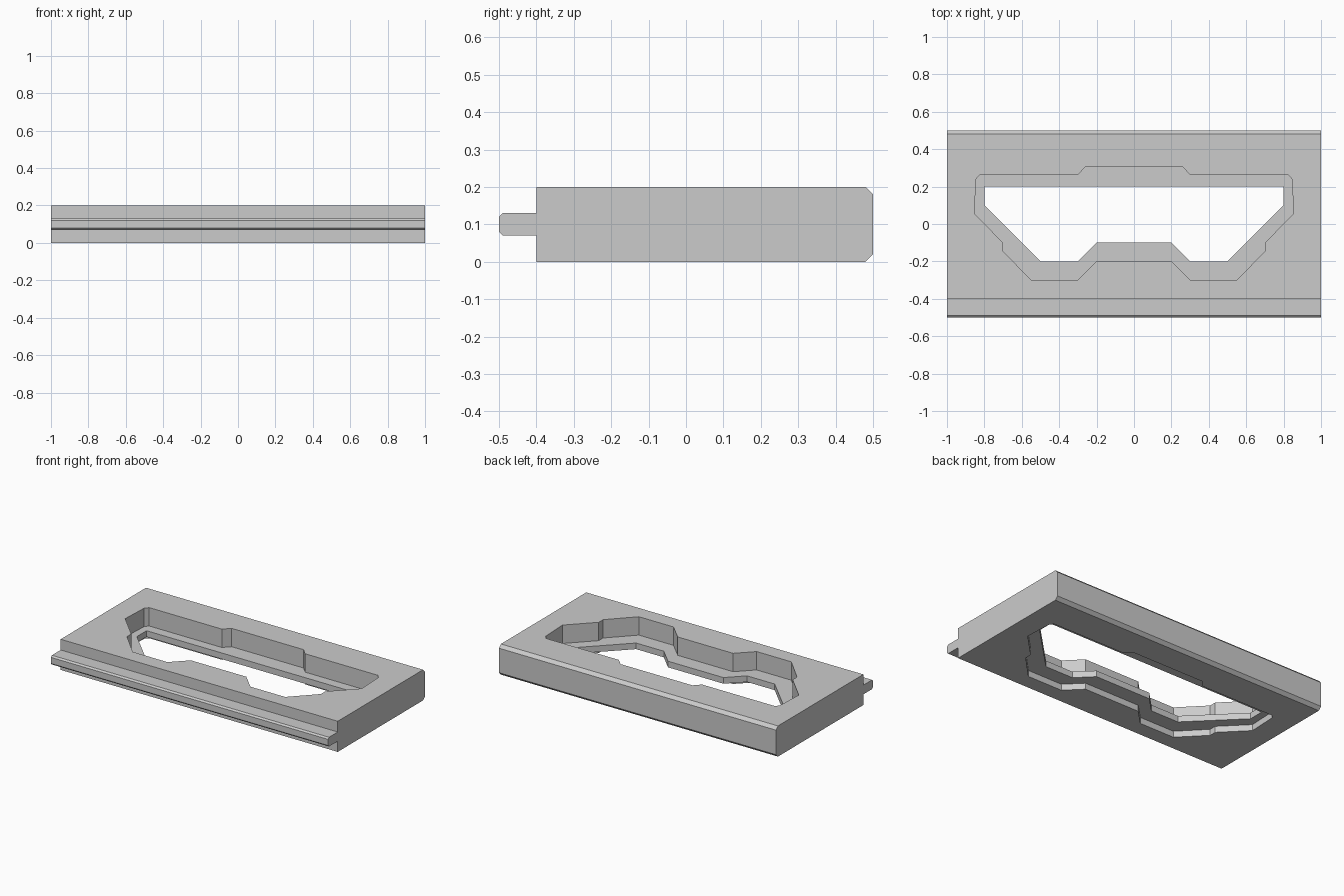
import bpy, bmesh
from mathutils import Vector

if "Cube" in bpy.data.objects:
    bpy.data.objects.remove(bpy.data.objects["Cube"])


def prism(name, points, offset):
    """Extrude a closed outline of 3D points along an offset."""
    bm = bmesh.new()
    face = bm.faces.new([bm.verts.new(p) for p in points])
    ext = bmesh.ops.extrude_face_region(bm, geom=[face])
    moved = [g for g in ext["geom"] if isinstance(g, bmesh.types.BMVert)]
    bmesh.ops.translate(bm, verts=moved, vec=Vector(offset))
    bmesh.ops.recalc_face_normals(bm, faces=bm.faces)
    mesh = bpy.data.meshes.new(name)
    bm.to_mesh(mesh)
    bm.free()
    obj = bpy.data.objects.new(name, mesh)
    bpy.context.collection.objects.link(obj)
    return obj


def cut(target, name, half, z0, z1):
    """Cut a left-right symmetric opening between two heights."""
    outline = half + [(-x, y) for x, y in reversed(half)]
    cutter = prism(name, [(x, y, z0) for x, y in outline], (0, 0, z1 - z0))
    mod = target.modifiers.new(name, 'BOOLEAN')
    mod.operation = 'DIFFERENCE'
    mod.solver = 'EXACT'
    mod.object = cutter
    bpy.context.view_layer.objects.active = target
    bpy.ops.object.modifier_apply(modifier=name)
    bpy.data.objects.remove(cutter)


# Frame body: side profile (y, z) with front tongue and chamfered back edge
profile = [(-.4, 0), (.48, 0), (.5, .02), (.5, .18), (.48, .2), (-.4, .2),
           (-.4, .13), (-.49, .13), (-.5, .12), (-.5, .08), (-.49, .07), (-.4, .07)]
frame = prism("frame_plate", [(-1, y, z) for y, z in profile], (2, 0, 0))

# Right halves of the recess and through-hole outlines, back to front
recess = [(.26, .305), (.30, .263), (.825, .263), (.845, .24), (.853, .055),
          (.70, -.10), (.70, -.145), (.55, -.30), (.30, -.30), (.20, -.20)]
hole = [(.8, .2), (.8, .1), (.5, -.2), (.3, -.2), (.2, -.1)]

# Deep recess above, shallow recess below, smaller hole through the web between
cut(frame, "upper_recess", recess, .08, .3)
cut(frame, "lower_recess", recess, -.1, .04)
cut(frame, "through_hole", hole, -.1, .3)
